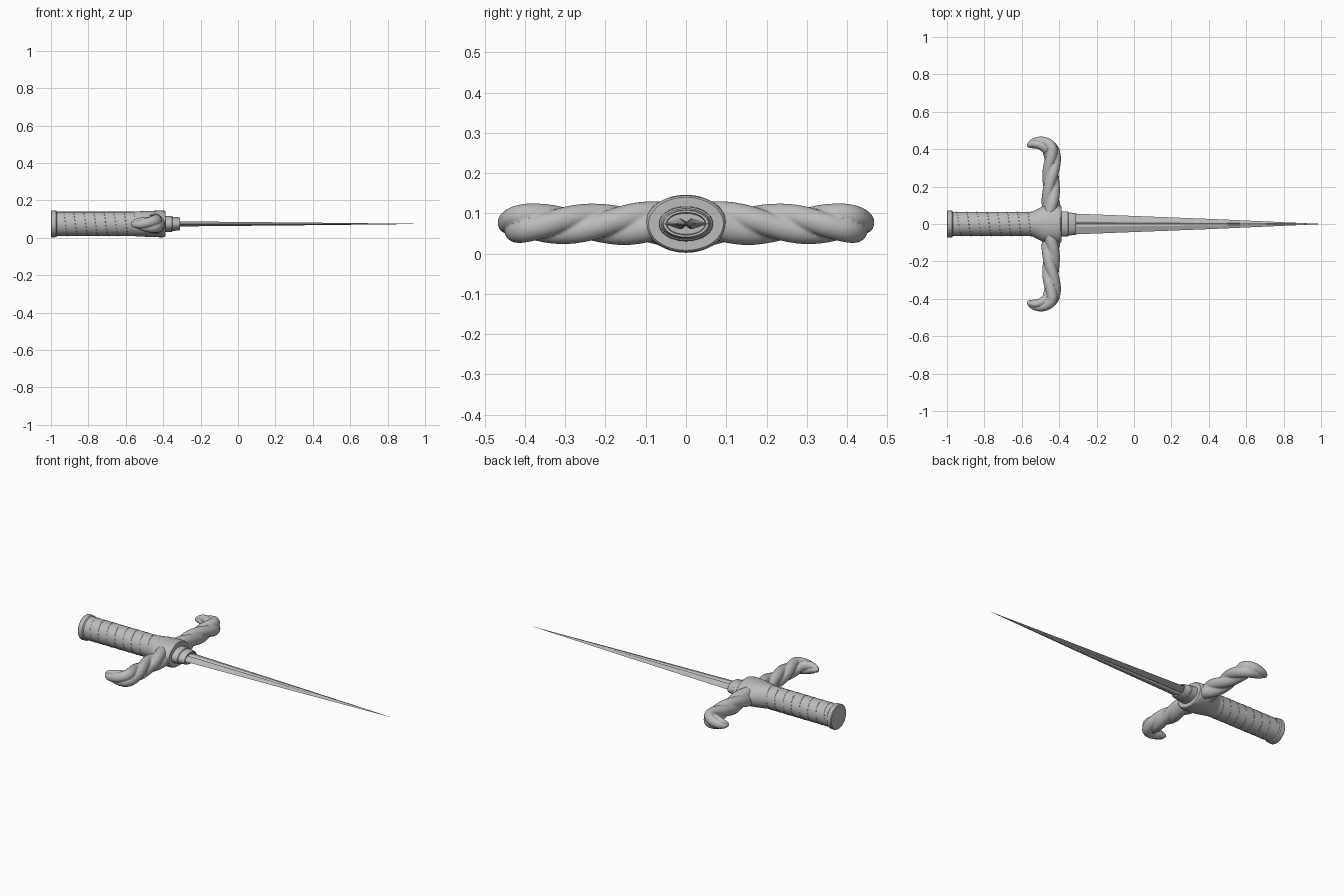
import bpy, bmesh, math
from mathutils import Vector

if "Cube" in bpy.data.objects:
    bpy.data.objects.remove(bpy.data.objects["Cube"])

ZC = 0.074  # height of the weapon's long axis

steel = bpy.data.materials.new("grey steel")
steel.diffuse_color = (0.5, 0.5, 0.5, 1)
steel.use_nodes = True
steel.node_tree.nodes["Principled BSDF"].inputs["Base Color"].default_value = steel.diffuse_color


def loft(name, rings, smooth=35):
    """Skin a list of equal-length closed rings and cap both ends."""
    bm = bmesh.new()
    rows = [[bm.verts.new(p) for p in ring] for ring in rings]
    n = len(rows[0])
    for a, b in zip(rows, rows[1:]):
        for j in range(n):
            k = (j + 1) % n
            bm.faces.new((a[j], a[k], b[k], b[j]))
    bm.faces.new(rows[0])
    bm.faces.new(rows[-1])
    bmesh.ops.recalc_face_normals(bm, faces=bm.faces)
    me = bpy.data.meshes.new(name)
    bm.to_mesh(me)
    bm.free()
    ob = bpy.data.objects.new(name, me)
    bpy.context.collection.objects.link(ob)
    me.materials.append(steel)
    if smooth:
        bpy.context.view_layer.objects.active = ob
        ob.select_set(True)
        bpy.ops.object.shade_smooth_by_angle(angle=math.radians(smooth))
        ob.select_set(False)
    return ob


def ellipse(x, ry, rz, n=48):
    return [(x, ry * math.cos(2 * math.pi * i / n), ZC + rz * math.sin(2 * math.pi * i / n))
            for i in range(n)]


def turned(name, stations):
    return loft(name, [ellipse(*s) for s in stations])


# Grip and end cap
turned("grip", [(-0.985, .065, .065), (-0.50, .065, .065)])
turned("end_cap", [(-1.0, .069, .069), (-0.996, .072, .072),
                   (-0.972, .071, .071), (-0.967, .065, .065)])

# Spiral binding around the grip
turns, steps, pitch = 8, 32, 0.054
cu = bpy.data.curves.new("grip_binding", "CURVE")
cu.dimensions = "3D"
cu.bevel_depth = 0.0016
cu.bevel_resolution = 0
sp = cu.splines.new("POLY")
sp.points.add(turns * steps)
for i, p in enumerate(sp.points):
    a = 2 * math.pi * i / steps
    p.co = (-0.95 + pitch * i / steps, .065 * math.cos(a), ZC + .065 * math.sin(a), 1)
cu.materials.append(steel)
bpy.context.collection.objects.link(bpy.data.objects.new("grip_binding", cu))

# Guard hub flaring out to the cross arms
turned("guard_hub", [(-0.56, .064, .064), (-0.54, .068, .067), (-0.51, .083, .068),
                     (-0.49, .094, .069), (-0.46, .101, .070), (-0.43, .103, .071),
                     (-0.405, .100, .072), (-0.392, .097, .070), (-0.388, .093, .066)])

# Stepped oval collar with a recessed mouth
turned("collar", [(-0.40, .068, .044), (-0.352, .066, .042), (-0.349, .062, .038),
                  (-0.315, .058, .035), (-0.311, .056, .033), (-0.311, .049, .028),
                  (-0.325, .047, .026)])


# Blade: flat diamond with a shallow central groove
def blade_ring(x, s):
    half = [(.055, 0), (.016, .0135), (.011, .0135), (0, .006), (-.011, .0135), (-.016, .0135)]
    pts = half + [(-y, -z) for y, z in half]
    return [(x, y * s, ZC + z * s) for y, z in pts]


loft("blade", [blade_ring(-0.34, 1.0), blade_ring(-0.31, 1.0),
               blade_ring(0.40, .50), blade_ring(1.0, .012)], smooth=0)


# Cross arms: three-strand twisted rods with hooked ends
def spline(pts, t):
    f = t * (len(pts) - 1)
    i = min(int(f), len(pts) - 2)
    u = f - i
    p = [Vector(pts[max(0, min(len(pts) - 1, i + d))]) for d in (-1, 0, 1, 2)]
    return 0.5 * (2 * p[1] + (p[2] - p[0]) * u + (2 * p[0] - 5 * p[1] + 4 * p[2] - p[3]) * u * u
                  + (3 * p[1] - p[0] - 3 * p[2] + p[3]) * u ** 3)


# centre x, centre y, radius
PATH = [(-.442, .06, .052), (-.443, .14, .049), (-.445, .22, .046), (-.441, .30, .046),
        (-.438, .36, .046), (-.447, .402, .046), (-.477, .424, .041), (-.515, .431, .034),
        (-.545, .427, .025), (-.563, .418, .014), (-.569, .412, .004)]


def cross_arm(name, side, n=48, m=120):
    rings, length = [], 0.0
    for s in range(m + 1):
        t = s / m
        c = spline(PATH, t)
        d = spline(PATH, min(1, t + .005)) - spline(PATH, max(0, t - .005))
        tan = Vector((d.x, d.y)).normalized()
        if s:
            length += (Vector(c[:2]) - Vector(prev[:2])).length
        prev = c
        twist = 2 * math.pi * length / 0.42
        ring = []
        for j in range(n):
            a = 2 * math.pi * j / n
            lobe = 0.74 + 0.29 * abs(math.cos(1.5 * (a + twist))) ** 0.8
            r = c.z * lobe
            off, up = r * math.cos(a), 1.06 * r * math.sin(a)
            # side direction is perpendicular to the path in the flat plane
            ring.append((c.x + off * tan.y, side * (c.y - off * tan.x), ZC + up))
        rings.append(ring)
    return loft(name, rings, smooth=40)


cross_arm("cross_arm_back", 1)
cross_arm("cross_arm_front", -1)
